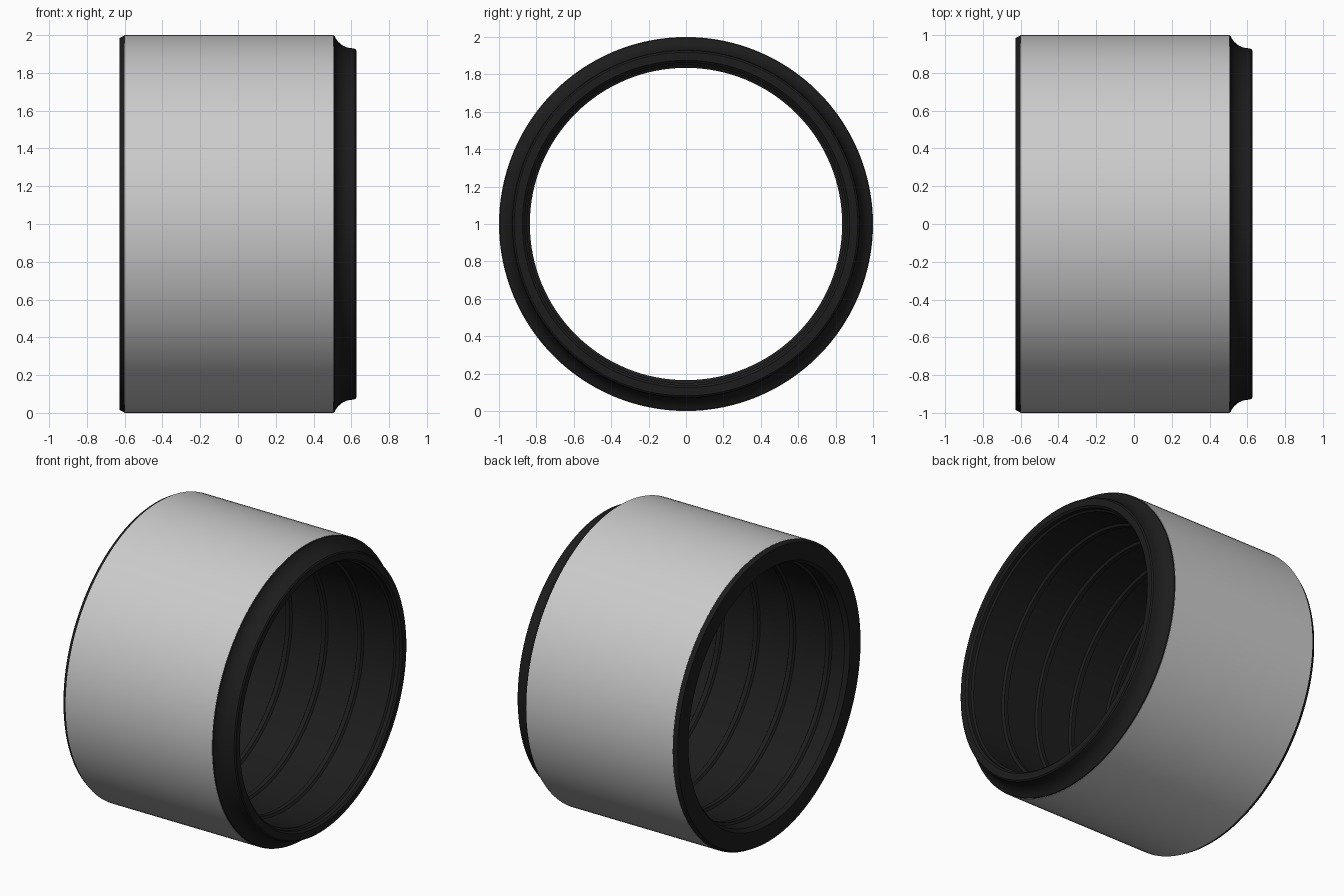
import bpy, bmesh, math

if "Cube" in bpy.data.objects:
    bpy.data.objects.remove(bpy.data.objects["Cube"])

SEG = 128

def lathe(name, profile, color=None):
    """Spin a closed (x, radius) profile around the horizontal axis at z = 1."""
    bm = bmesh.new()
    rings = []
    for x, r in profile:
        rings.append([bm.verts.new((x, r * math.cos(2 * math.pi * i / SEG),
                                    1 + r * math.sin(2 * math.pi * i / SEG)))
                      for i in range(SEG)])
    for k, a in enumerate(rings):
        b = rings[(k + 1) % len(rings)]
        for i in range(SEG):
            j = (i + 1) % SEG
            bm.faces.new((a[i], a[j], b[j], b[i]))
    bmesh.ops.recalc_face_normals(bm, faces=bm.faces)
    me = bpy.data.meshes.new(name)
    bm.to_mesh(me)
    bm.free()
    ob = bpy.data.objects.new(name, me)
    bpy.context.collection.objects.link(ob)
    if color:
        mat = bpy.data.materials.new(name)
        mat.diffuse_color = color
        mat.use_nodes = True
        mat.node_tree.nodes["Principled BSDF"].inputs["Base Color"].default_value = mat.diffuse_color
        me.materials.append(mat)
    bpy.ops.object.select_all(action='DESELECT')
    ob.select_set(True)
    bpy.context.view_layer.objects.active = ob
    bpy.ops.object.shade_smooth_by_angle(angle=math.radians(30))
    return ob

# Grey outer sleeve
lathe("outer_sleeve", [(-0.6, 0.985), (-0.6, 1.0), (0.505, 1.0), (0.505, 0.985)])

# Dark liner: chamfered left rim, concave flare to the right lip
outer = [(-0.627, 0.87), (-0.627, 0.985), (-0.6, 0.999), (-0.6, 0.985),
         (0.505, 0.985), (0.505, 0.998)]
for i in range(1, 9):
    a = math.radians(80 * i / 8 + 10)
    outer.append((0.61 - 0.105 * math.cos(a), 1.03 - 0.1 * math.sin(a)))
outer += [(0.62, 0.927), (0.627, 0.918), (0.627, 0.875), (0.615, 0.862),
          (0.59, 0.862), (0.58, 0.85)]

# Shallow raised ribs along the bore
for x in (0.33, 0.06, -0.21, -0.48):
    outer += [(x + 0.025, 0.85), (x + 0.015, 0.835), (x - 0.015, 0.835), (x - 0.025, 0.85)]
outer.append((-0.6, 0.85))
lathe("inner_liner", outer, (0.012, 0.012, 0.012, 1))
